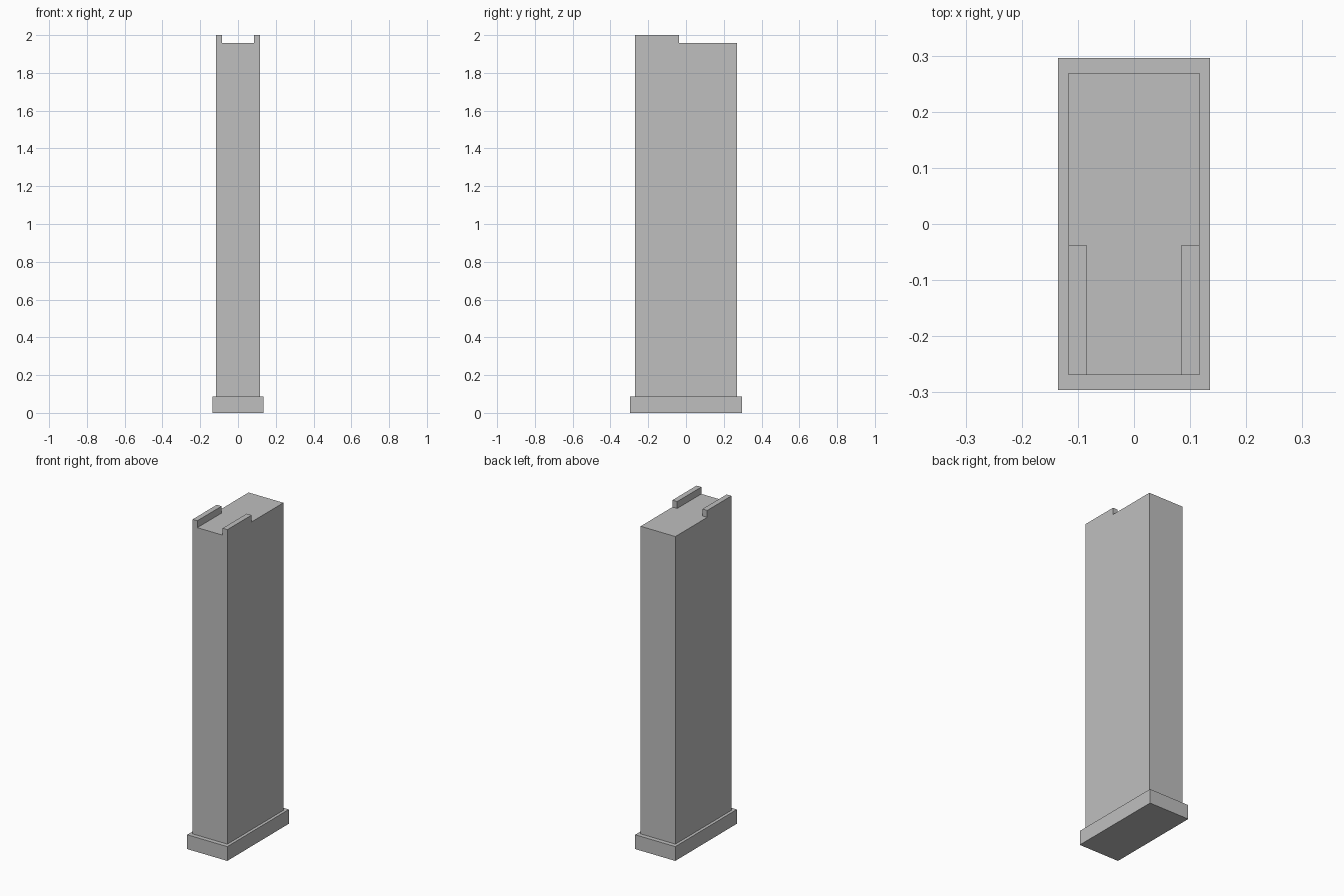
import bpy

cube = bpy.data.objects.get("Cube")
if cube:
    bpy.data.objects.remove(cube, do_unlink=True)

# Single plain grey
grey = bpy.data.materials.new("plain_grey")
grey.use_nodes = True
colour = (0.52, 0.52, 0.52, 1)
grey.diffuse_color = colour
grey.node_tree.nodes["Principled BSDF"].inputs["Base Color"].default_value = colour


def box(name, low, high):
    """Axis-aligned box between two corners."""
    centre = [(a + b) / 2 for a, b in zip(low, high)]
    bpy.ops.mesh.primitive_cube_add(size=1, location=centre)
    obj = bpy.context.object
    obj.name = name
    obj.scale = [b - a for a, b in zip(low, high)]
    bpy.ops.object.transform_apply(location=False, rotation=False, scale=True)
    obj.data.materials.append(grey)
    return obj


HALF_X, HALF_Y = 0.117, 0.269   # column half width and depth
BASE_TOP, BODY_TOP, TOP = 0.087, 1.958, 2.0
RAIL_IN, RAIL_BACK = 0.085, -0.037

# Wider floor plate and tall column
box("base_plate", (-0.135, -0.296, 0), (0.135, 0.296, BASE_TOP))
box("column", (-HALF_X, -HALF_Y, BASE_TOP), (HALF_X, HALF_Y, BODY_TOP))

# Two thin rails on the front half of the top, flush with the column sides
for name, side in (("left_rail", 1), ("right_rail", -1)):
    x = sorted((side * RAIL_IN, side * HALF_X))
    box(name, (x[0], -HALF_Y, BODY_TOP), (x[1], RAIL_BACK, TOP))
